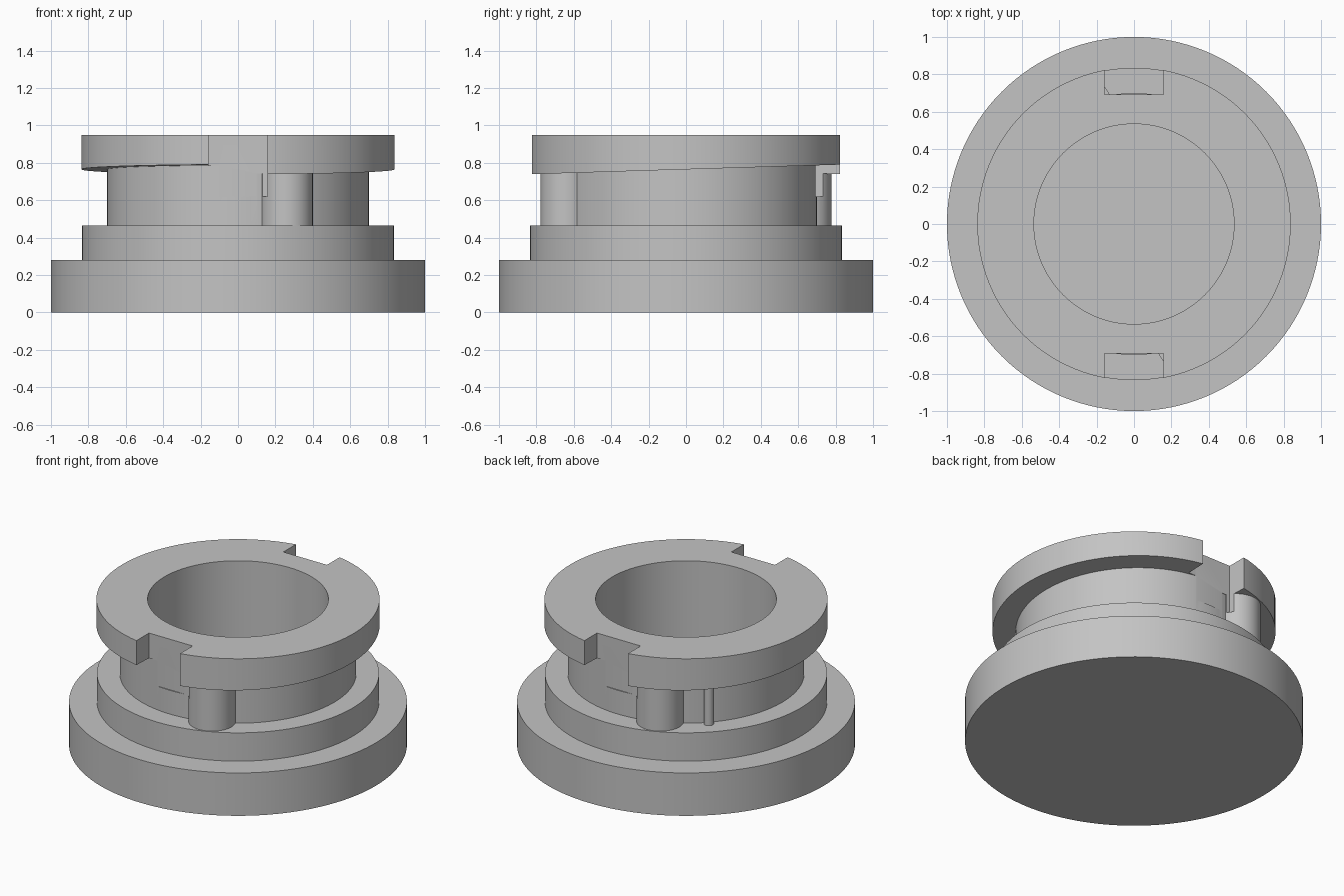
import bpy, bmesh, math
from mathutils import Matrix

cube = bpy.data.objects.get("Cube")
if cube:
    bpy.data.objects.remove(cube, do_unlink=True)

grey = bpy.data.materials.new("plain grey")
grey.use_nodes = True
colour = (0.55, 0.55, 0.55, 1)
grey.diffuse_color = colour
grey.node_tree.nodes["Principled BSDF"].inputs["Base Color"].default_value = colour

SIDES = 128
NOTCH_FLOOR = 0.62
RIM_BOTTOM = 0.765


def make_object(name, bm):
    bmesh.ops.recalc_face_normals(bm, faces=bm.faces[:])
    mesh = bpy.data.meshes.new(name)
    bm.to_mesh(mesh)
    bm.free()
    mesh.materials.append(grey)
    obj = bpy.data.objects.new(name, mesh)
    bpy.context.collection.objects.link(obj)
    return obj


def lathe(profile):
    """Closed solid of revolution; first and last points lie on the axis."""
    bm = bmesh.new()
    rings = []
    for r, z in profile:
        if r == 0:
            rings.append([bm.verts.new((0, 0, z))] * SIDES)
        else:
            angles = [2 * math.pi * i / SIDES for i in range(SIDES)]
            rings.append([bm.verts.new((r * math.cos(a), r * math.sin(a), z)) for a in angles])
    for low, high in zip(rings, rings[1:]):
        for i in range(SIDES):
            j = (i + 1) % SIDES
            corners = dict.fromkeys((low[i], low[j], high[j], high[i]))
            bm.faces.new(list(corners))
    return bm


def post(name, x, y, radius, bottom, top):
    bm = bmesh.new()
    bmesh.ops.create_cone(bm, cap_ends=True, segments=48, radius1=radius, radius2=radius,
                          depth=top - bottom,
                          matrix=Matrix.Translation((x, y, (bottom + top) / 2)))
    return make_object(name, bm)


def cut(obj, cutters):
    bpy.context.view_layer.objects.active = obj
    for cutter in cutters:
        mod = obj.modifiers.new("notch", 'BOOLEAN')
        mod.operation = 'DIFFERENCE'
        mod.solver = 'EXACT'
        mod.object = cutter
        bpy.ops.object.modifier_apply(modifier=mod.name)


# Stepped body with bore and locking rim
bm = lathe([(0, 0), (1, 0), (1, 0.28), (0.835, 0.28), (0.835, 0.465), (0.70, 0.465),
            (0.70, RIM_BOTTOM), (0.838, RIM_BOTTOM), (0.838, 0.95),
            (0.535, 0.95), (0.535, 0.2), (0, 0.2)])
# Underside of the rim ramps from one notch to the other on each half
for v in bm.verts:
    if abs(v.co.z - RIM_BOTTOM) < 1e-4:
        v.co.z += 0.031 * v.co.y * (1 if v.co.x > 0 else -1)
body = make_object("bayonet_body", bm)

# Notch cutters, front and back
cutters = []
for side in (-1, 1):
    bm = bmesh.new()
    bmesh.ops.create_cube(bm, size=1)
    bmesh.ops.scale(bm, verts=bm.verts, vec=(0.315, 0.4, 0.5))
    bmesh.ops.translate(bm, verts=bm.verts, vec=(0, side * 0.893, NOTCH_FLOOR + 0.25))
    cutter = make_object("notch_cutter", bm)
    cutter.hide_render = True
    cutters.append(cutter)

# Stop posts beside the notches, and one thin pin
front_post = post("front_stop_post", 0.26, -0.638, 0.14, 0.45, 0.79)
back_post = post("back_stop_post", -0.26, 0.638, 0.14, 0.45, 0.79)
pin = post("thin_pin", -0.515, 0.50, 0.03, 0.45, 0.80)

for obj in (body, front_post, back_post):
    cut(obj, cutters)
for cutter in cutters:
    bpy.data.objects.remove(cutter, do_unlink=True)

# Smooth round walls, sharp edges
bpy.ops.object.select_all(action='DESELECT')
for obj in (body, front_post, back_post, pin):
    obj.select_set(True)
bpy.context.view_layer.objects.active = body
bpy.ops.object.shade_smooth_by_angle(angle=math.radians(30))
